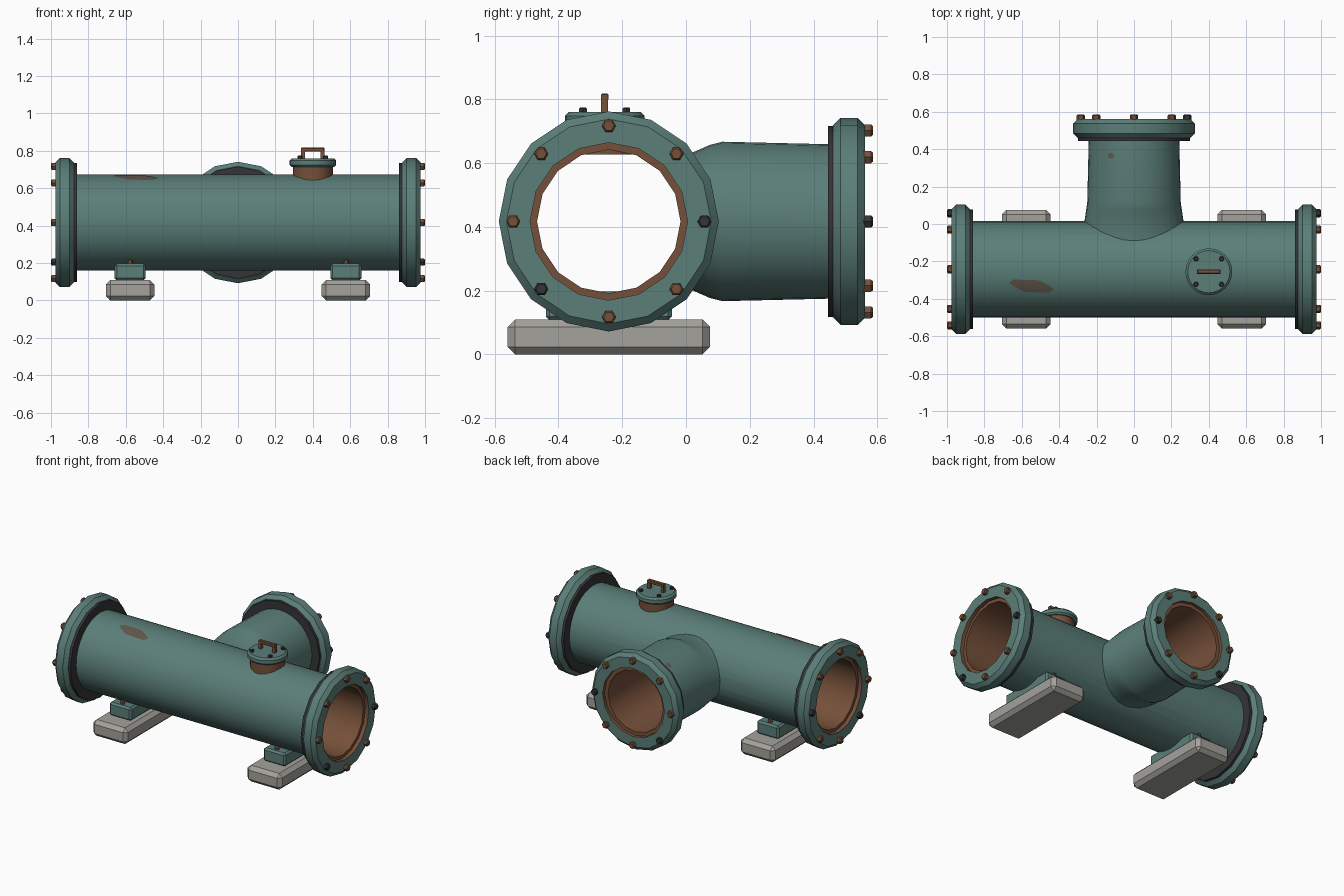
import bpy, bmesh, math
from mathutils import Vector, Matrix

cube = bpy.data.objects.get("Cube")
if cube:
    bpy.data.objects.remove(cube, do_unlink=True)


def material(name, rgb):
    m = bpy.data.materials.new(name)
    m.use_nodes = True
    m.diffuse_color = (*rgb, 1)
    m.node_tree.nodes["Principled BSDF"].inputs["Base Color"].default_value = (*rgb, 1)
    return m


TEAL = material("teal paint", (0.105, 0.21, 0.19))
RUST = material("rusty brown", (0.18, 0.08, 0.042))
DARK = material("dark rubber", (0.035, 0.035, 0.037))
STONE = material("concrete", (0.37, 0.36, 0.33))
STAIN = material("rust stain", (0.12, 0.095, 0.068))

X, Y, Z = Vector((1, 0, 0)), Vector((0, 1, 0)), Vector((0, 0, 1))
AXIS = Vector((0, -0.242, 0.417))   # centre of the main pipe
PIPE_R = 0.257


def frame(origin, u, v, w):
    m = Matrix((u, v, w)).transposed().to_4x4()
    m.translation = origin
    return m


MAIN = frame(AXIS, Y, Z, X)
MAIN_BACK = frame(AXIS, Y, Z, -X)
BRANCH = frame(Vector((0, 0, AXIS.z)), X, Z, Y)


def finish(bm, name, mats):
    bmesh.ops.recalc_face_normals(bm, faces=bm.faces)
    me = bpy.data.meshes.new(name)
    bm.to_mesh(me)
    bm.free()
    for m in mats:
        me.materials.append(m)
    ob = bpy.data.objects.new(name, me)
    bpy.context.collection.objects.link(ob)
    smooth(ob)
    return ob


def smooth(ob):
    bpy.ops.object.select_all(action='DESELECT')
    ob.select_set(True)
    bpy.context.view_layer.objects.active = ob
    bpy.ops.object.shade_smooth_by_angle(angle=math.radians(32))


def loft(name, mat, rings, n, mats, closed=False, paint=None):
    """Stack of elliptical rings (rx, ry, height): capped, or closed into a hollow ring."""
    bm = bmesh.new()
    loops = []
    for rx, ry, h in rings:
        angles = [math.tau * i / n for i in range(n)]
        loops.append([bm.verts.new(mat @ Vector((rx * math.cos(a), ry * math.sin(a), h)))
                      for a in angles])
    bands = len(loops) if closed else len(loops) - 1
    for b in range(bands):
        lo, hi = loops[b], loops[(b + 1) % len(loops)]
        for i in range(n):
            j = (i + 1) % n
            f = bm.faces.new((lo[i], lo[j], hi[j], hi[i]))
            f.material_index = 1 if paint == "all" or paint == b else 0
    if not closed:
        for ring in (loops[0], loops[-1]):
            f = bm.faces.new(ring)
            f.material_index = 1 if paint in ("all", "caps") else 0
    return finish(bm, name, mats)


def turned(name, mat, profile, n, mats, **kw):
    return loft(name, mat, [(r, r, h) for r, h in profile], n, mats, **kw)


def box(name, centre, size, mat, bevel=0.0):
    bm = bmesh.new()
    bmesh.ops.create_cube(bm, size=1, matrix=Matrix.Translation(centre) @ Matrix.Diagonal((*size, 1)))
    if bevel:
        bmesh.ops.bevel(bm, geom=bm.edges[:], offset=bevel, segments=1, affect='EDGES')
    return finish(bm, name, [mat])


def bolt(name, mat, r, height, colour):
    turned(name, mat, [(r, -0.01), (r, height * 0.75), (r * 0.75, height)], 6, [colour])


# Tee body: main pipe joined with the branch, then bored out
SKIN = [TEAL, RUST]
body = turned("pipe_body", MAIN, [(PIPE_R, -0.95), (PIPE_R, 0.95)], 32, SKIN, paint="caps")
branch = loft("branch_solid", BRANCH,
              [(0.27, 0.2, -0.24), (0.27, 0.206, -0.08), (0.264, 0.216, 0.02), (0.256, 0.24, 0.075),
               (0.25, 0.25, 0.115), (0.24, 0.24, 0.54)], 32, SKIN, paint="caps")
main_bore = turned("main_bore", MAIN, [(0.225, -1.1), (0.225, 1.1)], 16, SKIN, paint="all")
branch_bore = turned("branch_bore", BRANCH, [(0.185, -0.24), (0.195, 0.1), (0.21, 0.7)], 16, SKIN, paint="all")
for tool, mode in ((branch, 'UNION'), (main_bore, 'DIFFERENCE'), (branch_bore, 'DIFFERENCE')):
    tool.hide_render = True
    mod = body.modifiers.new(tool.name, 'BOOLEAN')
    mod.object, mod.operation, mod.solver = tool, mode, 'EXACT'
    bpy.ops.object.select_all(action='DESELECT')
    body.select_set(True)
    bpy.context.view_layer.objects.active = body
    bpy.ops.object.modifier_apply(modifier=mod.name)
    bpy.data.objects.remove(tool, do_unlink=True)
smooth(body)


# Flanges with gasket and eight bolts each
def flange(name, mat, r, bore, back, front, bolt_r):
    c = 0.024
    turned(name + "_flange", mat,
           [(bore, back), (r - c, back), (r, back + c), (r, front - c), (r - c, front), (bore, front)],
           16, SKIN, closed=True, paint=5)
    g = r - 0.026
    turned(name + "_gasket", mat, [(bore, back - 0.016), (g, back - 0.016), (g, back + 0.002),
                                   (bore, back + 0.002)], 16, [DARK], closed=True)
    for i in range(8):
        a = math.tau * i / 8
        spot = mat @ Matrix.Translation((bolt_r * math.cos(a), bolt_r * math.sin(a), front))
        bolt(f"{name}_bolt_{i + 1}", spot, 0.022, 0.024, DARK if i in (0, 5) else RUST)


flange("left", MAIN, 0.345, 0.247, 0.878, 0.976, 0.3)
flange("right", MAIN_BACK, 0.345, 0.247, 0.878, 0.976, 0.3)
flange("branch", BRANCH, 0.325, 0.231, 0.461, 0.562, 0.285)

# Inspection hatch with lid, bolts and handle
HATCH = Matrix.Translation((0.4, -0.255, 0))
turned("hatch_neck", HATCH, [(0.107, 0.627), (0.107, 0.72)], 24, [RUST])
turned("hatch_lid", HATCH, [(0.115, 0.715), (0.125, 0.725), (0.125, 0.748), (0.113, 0.76)], 24, [TEAL])
for sx in (-1, 1):
    for sy in (-1, 1):
        bolt("hatch_bolt", HATCH @ Matrix.Translation((sx * 0.068, sy * 0.068, 0.76)), 0.014, 0.014, DARK)
    box("handle_post", (0.4 + sx * 0.052, -0.255, 0.785), (0.02, 0.022, 0.06), RUST)
box("handle_bar", (0.4, -0.255, 0.807), (0.124, 0.024, 0.022), RUST, 0.004)

# Supports: concrete blocks, saddles and anchor studs
for side, sx in (("left", 1), ("right", -1)):
    x = sx * 0.577
    box(side + "_concrete_block", (x, AXIS.y, 0.055), (0.26, 0.635, 0.11), STONE, 0.024)
    box(side + "_saddle", (x, AXIS.y, 0.152), (0.165, 0.395, 0.09), TEAL, 0.012)
    for sy in (-1, 1):
        bolt(side + "_anchor_stud", Matrix.Translation((x, AXIS.y + sy * 0.165, 0.195)), 0.016, 0.022, RUST)


# Thin rust stains wrapped on the pipe surfaces
def stain(name, centre, half, skew, height):
    bm = bmesh.new()
    n = 10
    wobble = (1, 0.9, 1.05, 0.85, 1)
    rings = []
    for s in (0.4, 0.7, 1.0):
        ring = []
        for i in range(n):
            a = math.tau * i / n
            k = s * wobble[i % 5]
            dx = half[0] * k * math.cos(a)
            x, y = centre[0] + dx, centre[1] + half[1] * k * math.sin(a) + skew * dx
            ring.append(bm.verts.new((x, y, height(x, y))))
        rings.append(ring)
    bm.faces.new(rings[0])
    for lo, hi in zip(rings, rings[1:]):
        for i in range(n):
            j = (i + 1) % n
            bm.faces.new((lo[i], lo[j], hi[j], hi[i]))
    finish(bm, name, [STAIN])


stain("pipe_stain", (-0.548, -0.332), (0.12, 0.036), -0.14,
      lambda x, y: AXIS.z + math.sqrt(0.2595 ** 2 - (y - AXIS.y) ** 2))
stain("branch_stain", (-0.124, 0.365), (0.018, 0.017), 0,
      lambda x, y: AXIS.z + math.sqrt((0.2547 - 0.0235 * y) ** 2 - x ** 2))
